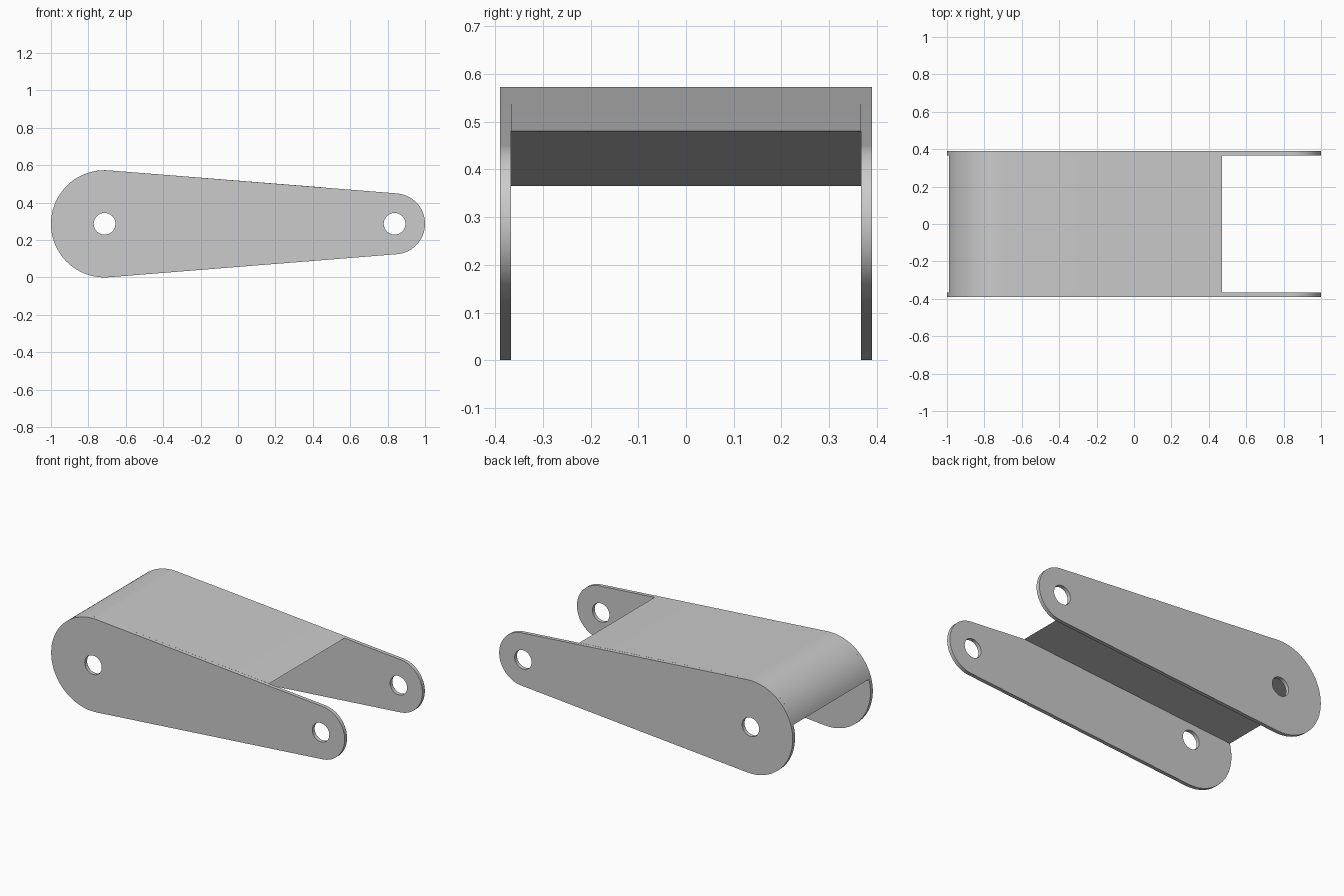
import bpy, bmesh
from math import sin, cos, asin, pi, tau
from mathutils import Vector

if "Cube" in bpy.data.objects:
    bpy.data.objects.remove(bpy.data.objects["Cube"], do_unlink=True)

grey = bpy.data.materials.new("plain grey")
grey.use_nodes = True
grey.diffuse_color = (0.6, 0.6, 0.6, 1)
grey.node_tree.nodes["Principled BSDF"].inputs["Base Color"].default_value = (0.6, 0.6, 0.6, 1)

# Side profile: a large and a small circle joined by tangent lines
BIG_X, SMALL_X, MID_Z = -0.7135, 0.837, 0.2865
BIG_R, SMALL_R, HOLE_R = 0.2865, 0.163, 0.058
HALF_WIDTH, PLATE = 0.39, 0.023
TANGENT = pi / 2 - asin((BIG_R - SMALL_R) / (SMALL_X - BIG_X))


def arc(cx, r, start, end, steps):
    angles = [start + (end - start) * i / steps for i in range(steps + 1)]
    return [(cx + r * cos(a), MID_Z + r * sin(a)) for a in angles]


def extrude_profile(name, loops, y0, y1):
    """Fill the x-z loops (later ones are holes) and extrude them along y."""
    bm = bmesh.new()
    for loop in loops:
        verts = [bm.verts.new((x, y0, z)) for x, z in loop]
        for a, b in zip(verts, verts[1:] + verts[:1]):
            bm.edges.new((a, b))
    bmesh.ops.triangle_fill(bm, edges=bm.edges[:], use_beauty=True, normal=Vector((0, -1, 0)))
    bmesh.ops.dissolve_limit(bm, angle_limit=0.001, verts=[], edges=bm.edges[:])
    moved = bmesh.ops.extrude_face_region(bm, geom=bm.faces[:], use_keep_orig=True)["geom"]
    bmesh.ops.translate(bm, vec=(0, y1 - y0, 0),
                        verts=[g for g in moved if isinstance(g, bmesh.types.BMVert)])
    bmesh.ops.recalc_face_normals(bm, faces=bm.faces[:])
    mesh = bpy.data.meshes.new(name)
    bm.to_mesh(mesh)
    bm.free()
    mesh.materials.append(grey)
    obj = bpy.data.objects.new(name, mesh)
    bpy.context.collection.objects.link(obj)
    bpy.ops.object.select_all(action="DESELECT")
    obj.select_set(True)
    bpy.context.view_layer.objects.active = obj
    bpy.ops.object.shade_smooth_by_angle(angle=0.5)
    return obj


# Two side plates, each with a pin hole at both ends
outline = (arc(BIG_X, BIG_R, TANGENT, tau - TANGENT, 48)
           + arc(SMALL_X, SMALL_R, -TANGENT, TANGENT, 40))
holes = [arc(x, HOLE_R, 0, tau, 40)[:-1] for x in (BIG_X, SMALL_X)]
inner = HALF_WIDTH - PLATE
extrude_profile("front_plate", [outline] + holes, -HALF_WIDTH, -inner)
extrude_profile("back_plate", [outline] + holes, inner, HALF_WIDTH)

# Wedge bridge: rounded at the wide end, running out to a thin edge
nose = arc(BIG_X, BIG_R, TANGENT, pi - asin((0.365 - MID_Z) / BIG_R), 24)
extrude_profile("bridge", [nose + [(0.47, 0.48)]], -inner, inner)
